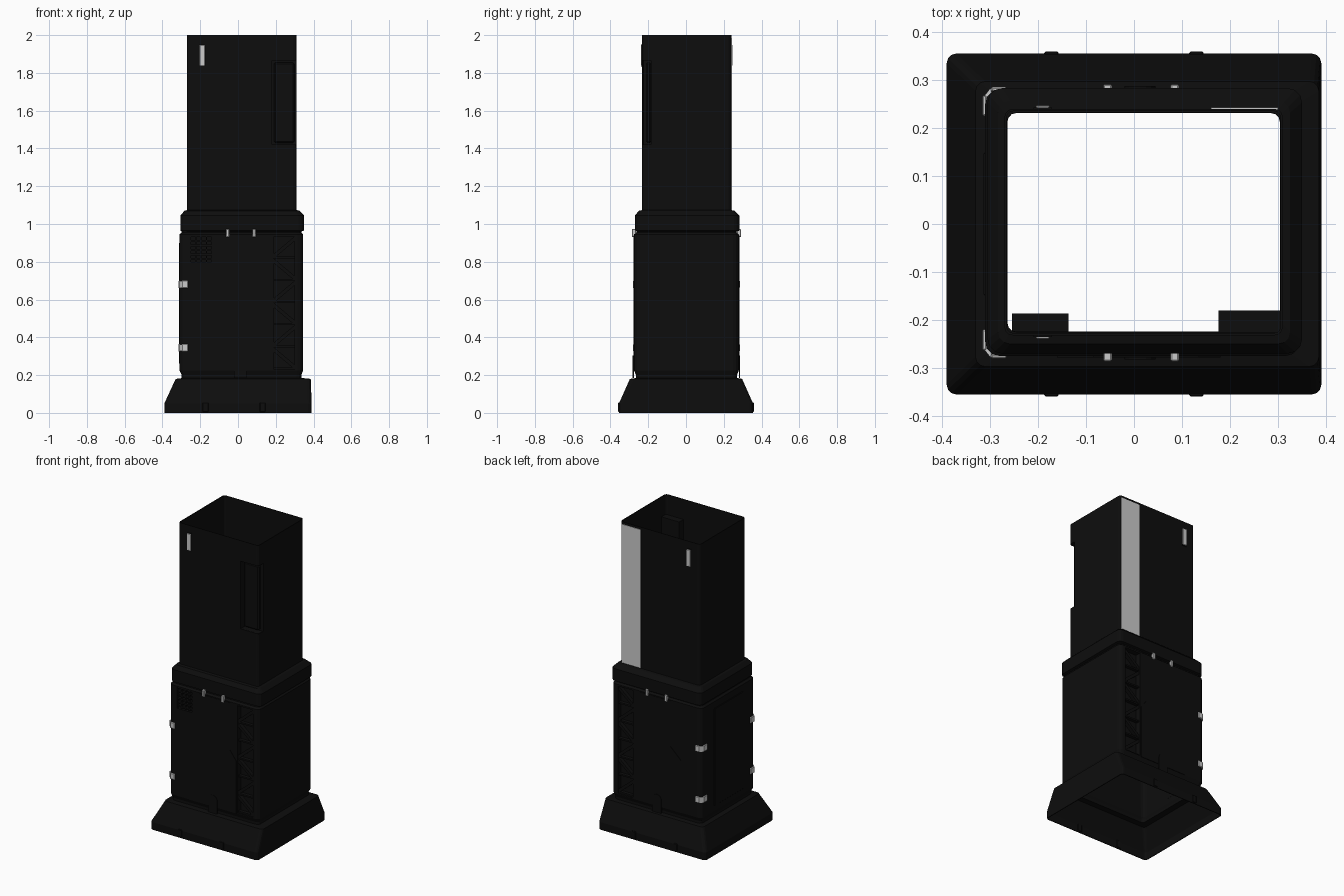
import bpy, bmesh, math
from mathutils import Vector

if "Cube" in bpy.data.objects:
    bpy.data.objects.remove(bpy.data.objects["Cube"], do_unlink=True)


def material(name, v):
    m = bpy.data.materials.new(name)
    m.use_nodes = True
    m.diffuse_color = (v, v, v, 1)
    m.node_tree.nodes["Principled BSDF"].inputs["Base Color"].default_value = (v, v, v, 1)
    return m


BLACK = material("black", 0.004)
LIGHT = material("light grey", 0.6)


def finish(name, bm, mat):
    bmesh.ops.recalc_face_normals(bm, faces=bm.faces)
    me = bpy.data.meshes.new(name)
    bm.to_mesh(me)
    bm.free()
    me.materials.append(mat)
    ob = bpy.data.objects.new(name, me)
    bpy.context.collection.objects.link(ob)
    return ob


def apply(ob, mod):
    with bpy.context.temp_override(object=ob, active_object=ob, selected_objects=[ob]):
        bpy.ops.object.modifier_apply(modifier=mod.name)


def ring(x0, x1, y0, y1, r, z):
    # rounded rectangle at one height
    pts = []
    for cx, cy, a in ((x1 - r, y1 - r, 0), (x0 + r, y1 - r, 90),
                      (x0 + r, y0 + r, 180), (x1 - r, y0 + r, 270)):
        for k in range(4):
            t = math.radians(a + 30 * k)
            pts.append(Vector((cx + r * math.cos(t), cy + r * math.sin(t), z)))
    return pts


def shell(name, levels):
    # thin open tube lofted through rounded rectangles
    bm = bmesh.new()
    loops = [[bm.verts.new(p) for p in ring(*lv)] for lv in levels]
    for a, b in zip(loops, loops[1:]):
        n = len(a)
        for i in range(n):
            bm.faces.new((a[i], a[(i + 1) % n], b[(i + 1) % n], b[i]))
    ob = finish(name, bm, BLACK)
    mod = ob.modifiers.new("wall", "SOLIDIFY")
    mod.thickness = 0.005
    mod.offset = -1
    apply(ob, mod)
    return ob


def box(name, x, y, z, mat=BLACK, bevel=0):
    bm = bmesh.new()
    bmesh.ops.create_cube(bm, size=1)
    for v in bm.verts:
        v.co = Vector([(a + b) / 2 + c * (b - a) for c, (a, b) in zip(v.co, (x, y, z))])
    if bevel:
        bmesh.ops.bevel(bm, geom=bm.edges[:], offset=bevel, segments=1, affect='EDGES')
    return finish(name, bm, mat)


def plate(name, pts, y0, y1, mat=BLACK):
    # outline in x and z, extruded along y
    bm = bmesh.new()
    f = bm.faces.new([bm.verts.new((x, y0, z)) for x, z in pts])
    ext = bmesh.ops.extrude_face_region(bm, geom=[f])["geom"]
    bmesh.ops.translate(bm, vec=(0, y1 - y0, 0), verts=[v for v in ext if isinstance(v, bmesh.types.BMVert)])
    return finish(name, bm, mat)


def cut(ob, x, y, z):
    cutter = box("cutter", x, y, z)
    cutter.hide_render = True
    mod = ob.modifiers.new("hole", "BOOLEAN")
    mod.operation = "DIFFERENCE"
    mod.solver = "EXACT"
    mod.object = cutter
    apply(ob, mod)
    bpy.data.objects.remove(cutter, do_unlink=True)


def pocket(name, wall, x, z, y, s, depth):
    # hole in the front (s=-1) or back (s=1) wall, lined by a tray
    inner = y - s * depth
    span = lambda a, b: (min(a, b), max(a, b))
    cut(wall, x, span(y + s * .02, y - s * .012), z)
    t = 0.004
    box(name + "_floor", (x[0] - t, x[1] + t), span(inner, inner - s * t), (z[0] - t, z[1] + t))
    sides = span(inner, y - s * .004)
    for a, b in ((x[0] - t, x[0]), (x[1], x[1] + t)):
        box(name + "_side", (a, b), sides, (z[0] - t, z[1] + t))
    for a, b in ((z[0] - t, z[0]), (z[1], z[1] + t)):
        box(name + "_end", x, sides, (a, b))


# main stacked shells
base = shell("base", [(-.39, .39, -.355, .355, .02, 0), (-.39, .39, -.355, .355, .02, .05),
                      (-.33, .385, -.297, .297, .02, .18), (-.29, .335, -.262, .267, .02, .185)])
body = shell("lower_body", [(-.298, .335, -.265, .27, .025, .18), (-.298, .335, -.265, .27, .025, .2),
                            (-.31, .345, -.275, .28, .03, .225), (-.31, .345, -.275, .28, .03, .945),
                            (-.298, .335, -.263, .268, .025, .955), (-.298, .335, -.263, .268, .025, .97)])
shell("collar", [(-.295, .335, -.26, .265, .025, .96), (-.305, .35, -.27, .283, .03, .965),
                 (-.305, .35, -.27, .283, .03, 1.045), (-.283, .325, -.25, .257, .025, 1.07),
                 (-.265, .305, -.225, .232, .02, 1.075)])
tower = shell("tower", [(-.27, .31, -.232, .24, .018, 1.065), (-.27, .31, -.232, .24, .018, 2)])

# corner recess of the tower
cut(tower, (.18, .4), (-.3, -.18), (1.42, 1.865))
box("recess_back", (.176, .309), (-.184, -.18), (1.416, 1.869))
box("recess_side", (.176, .18), (-.226, -.18), (1.416, 1.869))
for z in (1.416, 1.865):
    box("recess_end", (.18, .306), (-.226, -.18), (z, z + .004))
box("recess_insert", (.19, .298), (-.212, -.184), (1.43, 1.855), bevel=.008)

# grille with slats
pocket("grille", body, (-.25, -.14), (.8, .94), -.275, -1, .085)
for i in range(6):
    z = .81 + i * .024
    box("grille_slat", (-.25, -.14), (-.27, -.235), (z, z + .009))
for i in range(1, 4):
    x = -.25 + i * .0275
    box("grille_bar", (x - .003, x + .003), (-.268, -.24), (.8, .94))

for s, wall, top, tag in ((-1, -.275, -.232, "front"), (1, .28, .24, "back")):
    span = lambda a, b: (min(a, b), max(a, b))

    # truss strip with diagonal braces
    pocket(tag + "_truss", body, (.19, .3), (.23, .935), wall, s, .035)
    n = 6
    step = .705 / n
    for i in range(n):
        z = .23 + i * step
        a, b = (.19, .3) if i % 2 else (.3, .19)
        plate(tag + "_brace", [(a, z), (a, z + .025), (b, z + step), (b, z + step - .025)],
              wall - s * .03, wall - s * .006)
        box(tag + "_rung", (.19, .3), span(wall - s * .03, wall - s * .008), (z, z + .01))

    # stepped door panel and small arch
    plate(tag + "_door", [(-.16, .225), (-.16, .57), (-.085, .64), (-.085, .94), (.135, .94),
                          (.135, .63), (.18, .57), (.18, .225)], wall - s * .003, wall + s * .003)
    arch = [(-.02, .185), (.045, .185)] + [
        (.0125 + .0325 * math.cos(t * math.pi / 8), .27 + .0325 * math.sin(t * math.pi / 8)) for t in range(9)]
    plate(tag + "_arch", arch, wall, wall + s * .007)

    # light clips under the collar
    for x in (-.055, .085):
        box(tag + "_clip", (x - .009, x + .009), span(wall - s * .01, wall + s * .011), (.93, .974), LIGHT, .003)

    # light bar in a frame near the top
    box(tag + "_bar_frame", (-.209, -.171), span(top - s * .002, top + s * .003), (1.832, 1.954))
    box(tag + "_bar", (-.204, -.176), span(top, top + s * .007), (1.838, 1.948), LIGHT, .002)

    # corner clamps
    for z in (.345, .68):
        box(tag + "_clamp_side", (-.316, -.306), span(wall - s * .055, wall - s * .012),
            (z - .02, z + .02), LIGHT, .003)
        box(tag + "_clamp_face", (-.298, -.265), span(wall - s * .004, wall + s * .005),
            (z - .02, z + .02), LIGHT, .003)
        bm = bmesh.new()
        c = [(-.314, wall - s * .016), (-.299, wall + s * .003), (-.296, wall - s * .006), (-.305, wall - s * .018)]
        lo = [bm.verts.new((x, y, z - .018)) for x, y in c]
        hi = [bm.verts.new((x, y, z + .018)) for x, y in c]
        bm.faces.new(lo)
        bm.faces.new(hi)
        for i in range(4):
            j = (i + 1) % 4
            bm.faces.new((lo[i], lo[j], hi[j], hi[i]))
        finish(tag + "_clamp_corner", bm, LIGHT)

    # base tabs
    for x in (-.172, .13):
        box(tag + "_base_tab", (x - .015, x + .015), span(s * .345, s * .359), (.005, .055), bevel=.003)

# light stripe on the back of the tower
box("back_stripe", (.16, .3), (.236, .243), (1.075, 1.985), LIGHT)

# panel on the plain left-hand walls
box("side_panel", (-.313, -.305), (-.15, .15), (.26, .9), bevel=.003)
